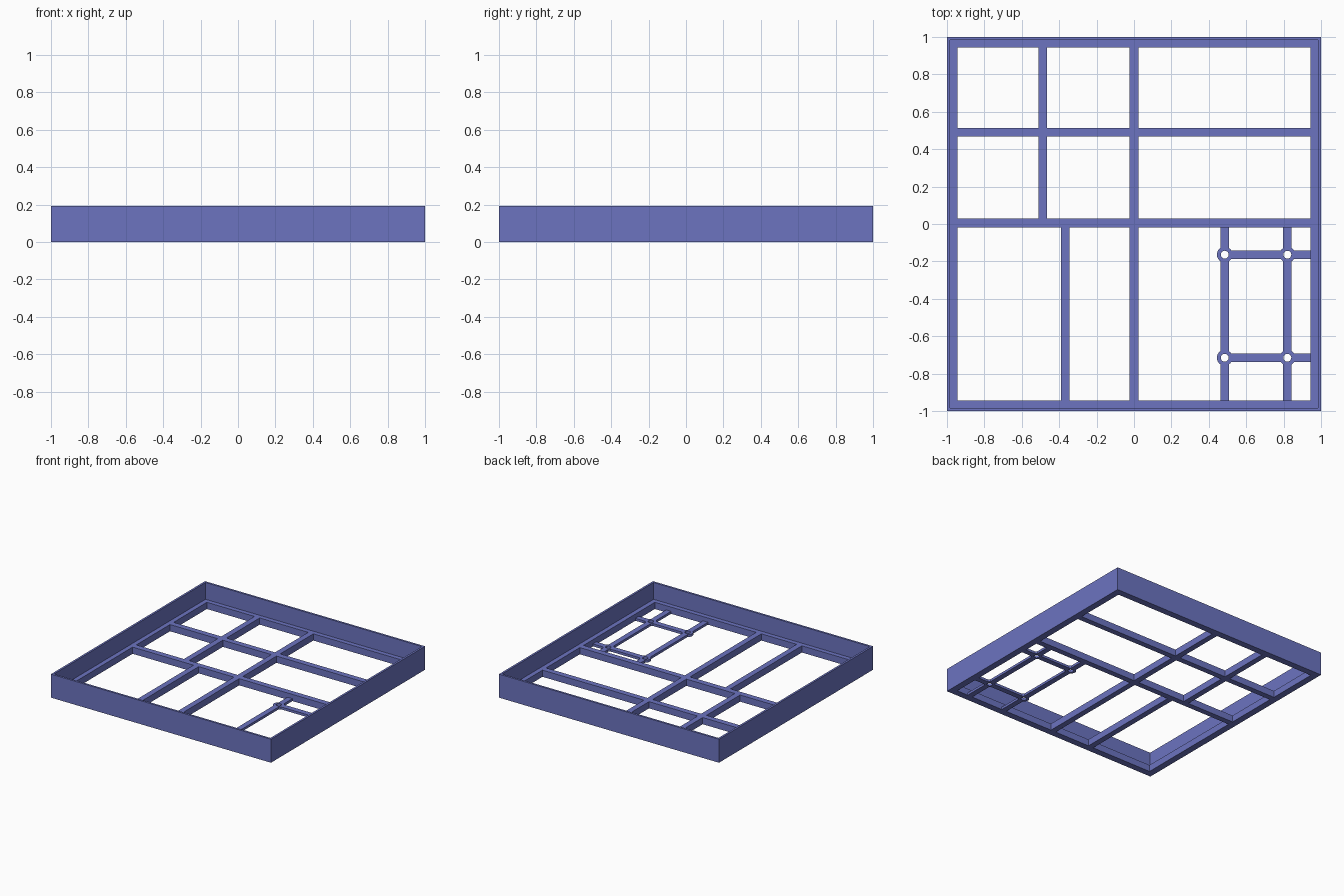
import bpy, bmesh
from mathutils import Matrix

if "Cube" in bpy.data.objects:
    bpy.data.objects.remove(bpy.data.objects["Cube"])

WALL_H, RIB_H, BRACE_H = 0.193, 0.055, 0.02
INNER = 0.945                      # inner edge of the ledge

blue = bpy.data.materials.new("periwinkle blue")
blue.diffuse_color = (0.150, 0.174, 0.527, 1)
blue.use_nodes = True
blue.node_tree.nodes["Principled BSDF"].inputs["Base Color"].default_value = blue.diffuse_color


def to_object(name, bm):
    bmesh.ops.recalc_face_normals(bm, faces=bm.faces)
    mesh = bpy.data.meshes.new(name)
    bm.to_mesh(mesh)
    bm.free()
    mesh.materials.append(blue)
    obj = bpy.data.objects.new(name, mesh)
    bpy.context.collection.objects.link(obj)
    return obj


def box(name, x0, x1, y0, y1, h):
    bm = bmesh.new()
    mat = Matrix.Translation(((x0 + x1) / 2, (y0 + y1) / 2, h / 2)) @ Matrix.Diagonal((x1 - x0, y1 - y0, h, 1))
    bmesh.ops.create_cube(bm, size=1, matrix=mat)
    return to_object(name, bm)


def cylinder(name, x, y, r, z0, z1):
    bm = bmesh.new()
    bmesh.ops.create_cone(bm, cap_ends=True, segments=32, radius1=r, radius2=r, depth=z1 - z0,
                          matrix=Matrix.Translation((x, y, (z0 + z1) / 2)))
    return to_object(name, bm)


def combine(target, part, operation):
    mod = target.modifiers.new("combine", 'BOOLEAN')
    mod.operation, mod.solver, mod.object = operation, 'EXACT', part
    bpy.context.view_layer.objects.active = target
    bpy.ops.object.modifier_apply(modifier=mod.name)
    bpy.data.objects.remove(part)


def merge(name, parts):
    for part in parts[1:]:
        combine(parts[0], part, 'UNION')
    parts[0].name = name
    return parts[0]


# Square rim: thin wall with a ledge, profile swept round four corners
profile = [(1, 0), (1, WALL_H), (0.983, WALL_H), (0.983, RIB_H), (INNER, RIB_H), (INNER, 0)]
bm = bmesh.new()
rings = [[bm.verts.new((sx * r, sy * r, z)) for r, z in profile]
         for sx, sy in ((1, 1), (-1, 1), (-1, -1), (1, -1))]
n = len(profile)
for c in range(4):
    a, b = rings[c], rings[(c + 1) % 4]
    for i in range(n):
        bm.faces.new((a[i], a[(i + 1) % n], b[(i + 1) % n], b[i]))
to_object("outer_frame", bm)

# Main divider ribs
W = 0.0235
merge("divider_ribs", [
    box("rib", -INNER, INNER, 0.005 - W, 0.005 + W, RIB_H),
    box("rib", -W, W, -INNER, INNER, RIB_H),
    box("rib", -INNER, INNER, 0.49 - W, 0.49 + W, RIB_H),
    box("rib", -0.488 - W, -0.488 + W, 0.005, INNER, RIB_H),
    box("rib", -0.368 - W, -0.368 + W, -INNER, 0.005, RIB_H),
])

# Thin mounting brace with drilled round bosses at the crossings
B = 0.0225
xs, ys = (0.485, 0.82), (-0.164, -0.715)
holes = [(x, y) for x in xs for y in ys]
parts = [box("bar", x - B, x + B, -INNER, 0.005 - W, BRACE_H) for x in xs]
parts += [box("bar", xs[0], INNER, y - B, y + B, BRACE_H) for y in ys]
parts += [cylinder("boss", x, y, 0.042, 0, BRACE_H) for x, y in holes]
brace = merge("mounting_brace", parts)
for x, y in holes:
    combine(brace, cylinder("drill", x, y, 0.021, -0.05, 0.1), 'DIFFERENCE')
